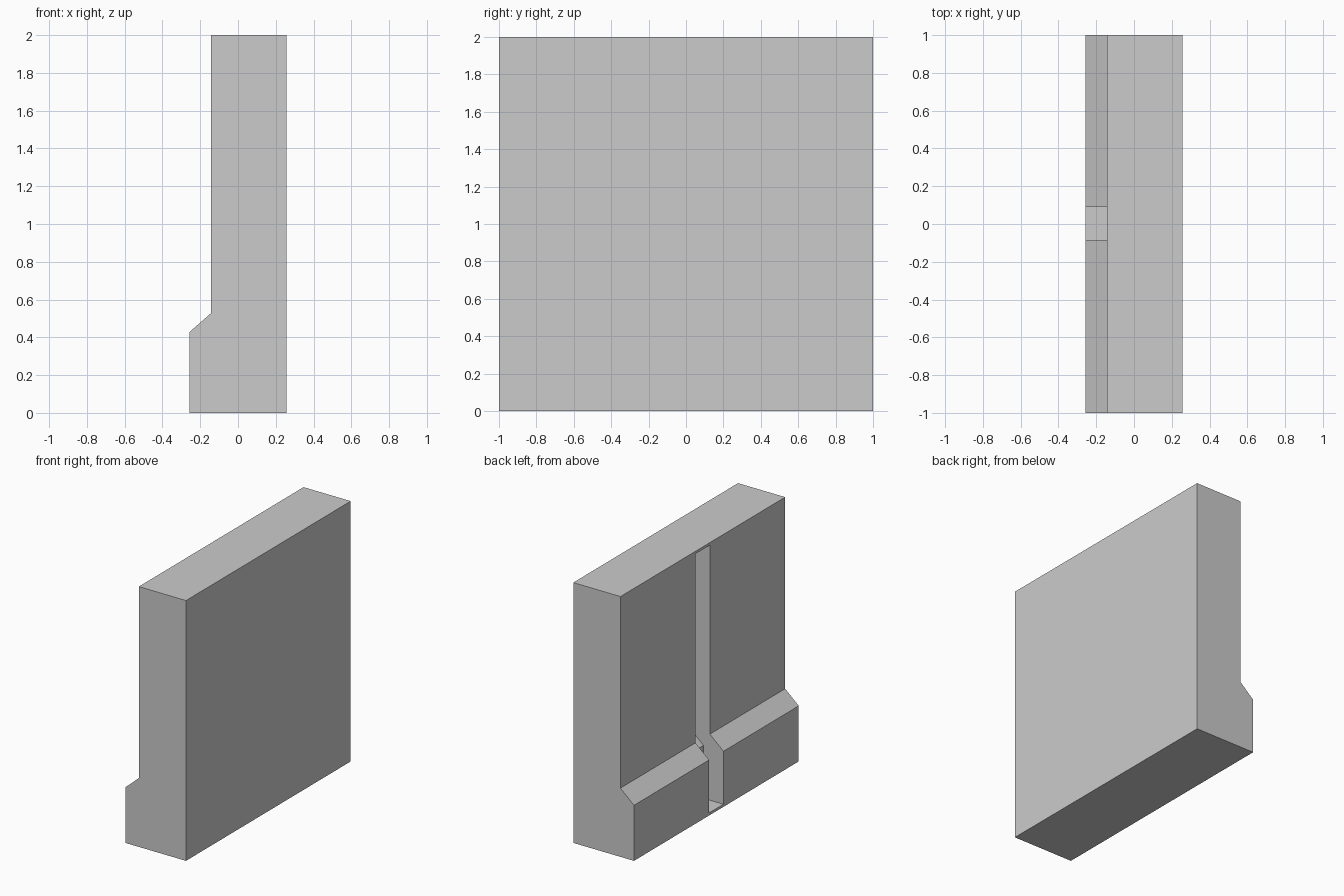
import bpy
import bmesh

if "Cube" in bpy.data.objects:
    bpy.data.objects.remove(bpy.data.objects["Cube"])

BACK = 0.258          # flat rear face; plinth front is at -BACK
FACE = -0.143         # upper wall face
RECESS = 0.17         # slot depth, constant along the stepped face
LIP = 0.02            # thin sill and lintel closing the slot
PLINTH, CHAMFER = 0.427, 0.528


def prism(name, profile, y0, y1):
    """Extrude an (x, z) profile along y."""
    bm = bmesh.new()
    face = bm.faces.new([bm.verts.new((x, y0, z)) for x, z in profile])
    ext = bmesh.ops.extrude_face_region(bm, geom=[face])
    verts = [g for g in ext["geom"] if isinstance(g, bmesh.types.BMVert)]
    bmesh.ops.translate(bm, verts=verts, vec=(0, y1 - y0, 0))
    bmesh.ops.recalc_face_normals(bm, faces=bm.faces)
    mesh = bpy.data.meshes.new(name)
    bm.to_mesh(mesh)
    bm.free()
    obj = bpy.data.objects.new(name, mesh)
    bpy.context.collection.objects.link(obj)
    return obj


def stepped_face(shift, bottom, top):
    """Plinth, sloped ledge and wall line, moved back by shift."""
    return [(-BACK + shift, bottom), (-BACK + shift, PLINTH),
            (FACE + shift, CHAMFER), (FACE + shift, top)]


# Wall panel with sloped plinth
wall = prism("wall_panel",
             stepped_face(0, 0, 2) + [(BACK, 2), (BACK, 0)], -1, 1)

# Vertical slot whose back follows the stepped face
cutter = prism("slot_cutter",
               stepped_face(RECESS, LIP, 2 - LIP) + [(-0.5, 2 - LIP), (-0.5, LIP)],
               -0.086, 0.089)
cutter.hide_render = True

cut = wall.modifiers.new("slot", "BOOLEAN")
cut.operation = "DIFFERENCE"
cut.solver = "EXACT"
cut.object = cutter

# Apply the cut and drop the helper
bpy.context.view_layer.objects.active = wall
wall.select_set(True)
bpy.ops.object.modifier_apply(modifier=cut.name)
bpy.data.objects.remove(cutter)
